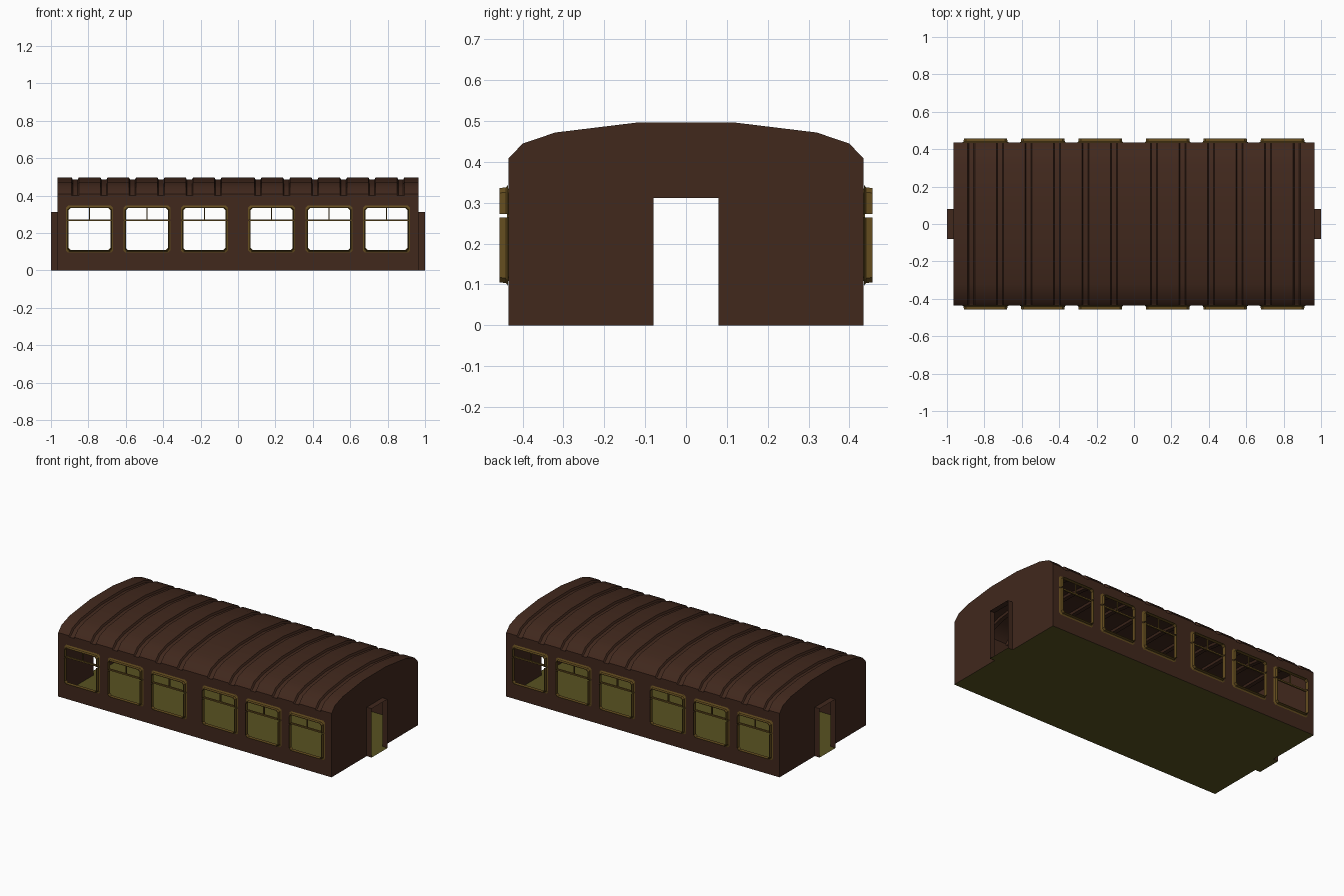
import bpy, bmesh

if "Cube" in bpy.data.objects:
    bpy.data.objects.remove(bpy.data.objects["Cube"])

X, Y = 0.965, 0.435             # body half length and half width
DOOR_Y, DOOR_Z = 0.08, 0.312
WIN_X = [-0.794, -0.487, -0.18, 0.18, 0.487, 0.794]
WIN_Z = 0.2205
GROOVES = [-0.87, -0.717, -0.564, -0.412, -0.26, -0.107,
           0.107, 0.26, 0.412, 0.564, 0.717, 0.87]


def material(name, color):
    m = bpy.data.materials.new(name)
    m.diffuse_color = (*color, 1)
    m.use_nodes = True
    m.node_tree.nodes["Principled BSDF"].inputs["Base Color"].default_value = m.diffuse_color
    return m


brown = material("dark_brown", (0.052, 0.021, 0.012))
gold = material("dull_gold", (0.13, 0.075, 0.014))
olive = material("olive_floor", (0.10, 0.085, 0.015))


def build(name, faces, mat, smooth=False):
    """Make a welded object from a list of faces given as point lists."""
    bm = bmesh.new()
    for f in faces:
        bm.faces.new([bm.verts.new(p) for p in f])
    bmesh.ops.remove_doubles(bm, verts=bm.verts, dist=0.0001)
    bmesh.ops.recalc_face_normals(bm, faces=bm.faces)
    me = bpy.data.meshes.new(name)
    bm.to_mesh(me)
    bm.free()
    me.materials.append(mat)
    ob = bpy.data.objects.new(name, me)
    bpy.context.collection.objects.link(ob)
    if smooth:
        bpy.ops.object.select_all(action='DESELECT')
        ob.select_set(True)
        bpy.context.view_layer.objects.active = ob
        bpy.ops.object.shade_smooth_by_angle(angle=0.6)
    return ob


def loft(rings):
    """Quads between consecutive open point rows."""
    return [[a[i], a[i + 1], b[i + 1], b[i]]
            for a, b in zip(rings, rings[1:]) for i in range(len(a) - 1)]


def box(x0, x1, y0, y1, z0, z1):
    p = [(x, y, z) for x in (x0, x1) for y in (y0, y1) for z in (z0, z1)]
    return [[p[i] for i in q] for q in
            ((0, 1, 3, 2), (4, 6, 7, 5), (0, 4, 5, 1), (2, 3, 7, 6), (0, 2, 6, 4), (1, 5, 7, 3))]


# Roof: full arch section with a narrow sunken groove between panels
half = [(0.435, 0.400), (0.435, 0.408), (0.400, 0.445), (0.320, 0.472), (0.115, 0.497)]
sunk = [(0.435, 0.400), (0.424, 0.404), (0.393, 0.435), (0.317, 0.460), (0.114, 0.485)]


def arch(h):
    return h + [(-y, z) for y, z in reversed(h)]


def section(x, h):
    return [(x, y, z) for y, z in arch(h)]


rows = [section(-X, half)]
for g in GROOVES:
    rows += [section(g - 0.019, half), section(g - 0.013, sunk),
             section(g + 0.013, sunk), section(g + 0.019, half)]
rows.append(section(X, half))
build("roof", loft(rows), brown, True)

# Side walls with window openings
xs = [-X] + [w + s * 0.118 for w in WIN_X for s in (-1, 1)] + [X]
zs = [0, WIN_Z - 0.118, WIN_Z + 0.118, 0.40]
for side, label in ((-1, "front"), (1, "back")):
    y = side * Y
    build(label + "_wall", [
        [(xs[i], y, zs[j]), (xs[i + 1], y, zs[j]), (xs[i + 1], y, zs[j + 1]), (xs[i], y, zs[j + 1])]
        for i in range(len(xs) - 1) for j in range(3) if not (j == 1 and i % 2)], brown)

# End walls with doorway, plus the projecting door surround
for side, label in ((-1, "left"), (1, "right")):
    x = side * X
    outline = ([(Y, 0)] + arch(half) + [(-Y, 0), (-DOOR_Y, 0), (-DOOR_Y, DOOR_Z),
                                       (DOOR_Y, DOOR_Z), (DOOR_Y, 0)])
    build(label + "_end_wall", [[(x, y, z) for y, z in outline]], brown)
    path = [(-DOOR_Y, 0), (-DOOR_Y, DOOR_Z), (DOOR_Y, DOOR_Z), (DOOR_Y, 0)]
    build(label + "_door_surround",
          loft([[(xx, y, z) for y, z in path] for xx in (x, side)]), brown)

# Floor, running out into both doorways
build("floor", [[(-X, -Y, 0), (X, -Y, 0), (X, -DOOR_Y, 0), (1, -DOOR_Y, 0), (1, DOOR_Y, 0),
                 (X, DOOR_Y, 0), (X, Y, 0), (-X, Y, 0), (-X, DOOR_Y, 0), (-1, DOOR_Y, 0),
                 (-1, -DOOR_Y, 0), (-X, -DOOR_Y, 0)]], olive)

# Window frames: upper and lower flanged halves, transom bar and thin mullion
flange = [(0.126, 0.4355), (0.121, 0.437), (0.117, 0.441), (0.1155, 0.457),
          (0.1125, 0.457), (0.1125, 0.434)]
C = 0.012


def u_path(cx, y, o, up, z_open):
    z = WIN_Z + up * o
    zc = z - up * C
    return [(cx + px, y, pz) for px, pz in
            ((-o, z_open), (-o, zc), (-o + C, z), (o - C, z), (o, zc), (o, z_open))]


for side, label in ((-1, "front"), (1, "back")):
    for n, cx in enumerate(WIN_X, 1):
        faces = []
        for up, z_open in ((-1, 0.264), (1, 0.273)):
            faces += loft([u_path(cx, side * d, o, up, z_open) for o, d in flange])
        build(f"{label}_window_frame_{n}", faces, gold)
        build(f"{label}_window_bars_{n}",
              box(cx - 0.122, cx + 0.122, side * 0.428, side * 0.438, 0.264, 0.273)
              + box(cx - 0.003, cx + 0.003, side * 0.430, side * 0.437, 0.273, 0.335), gold)
